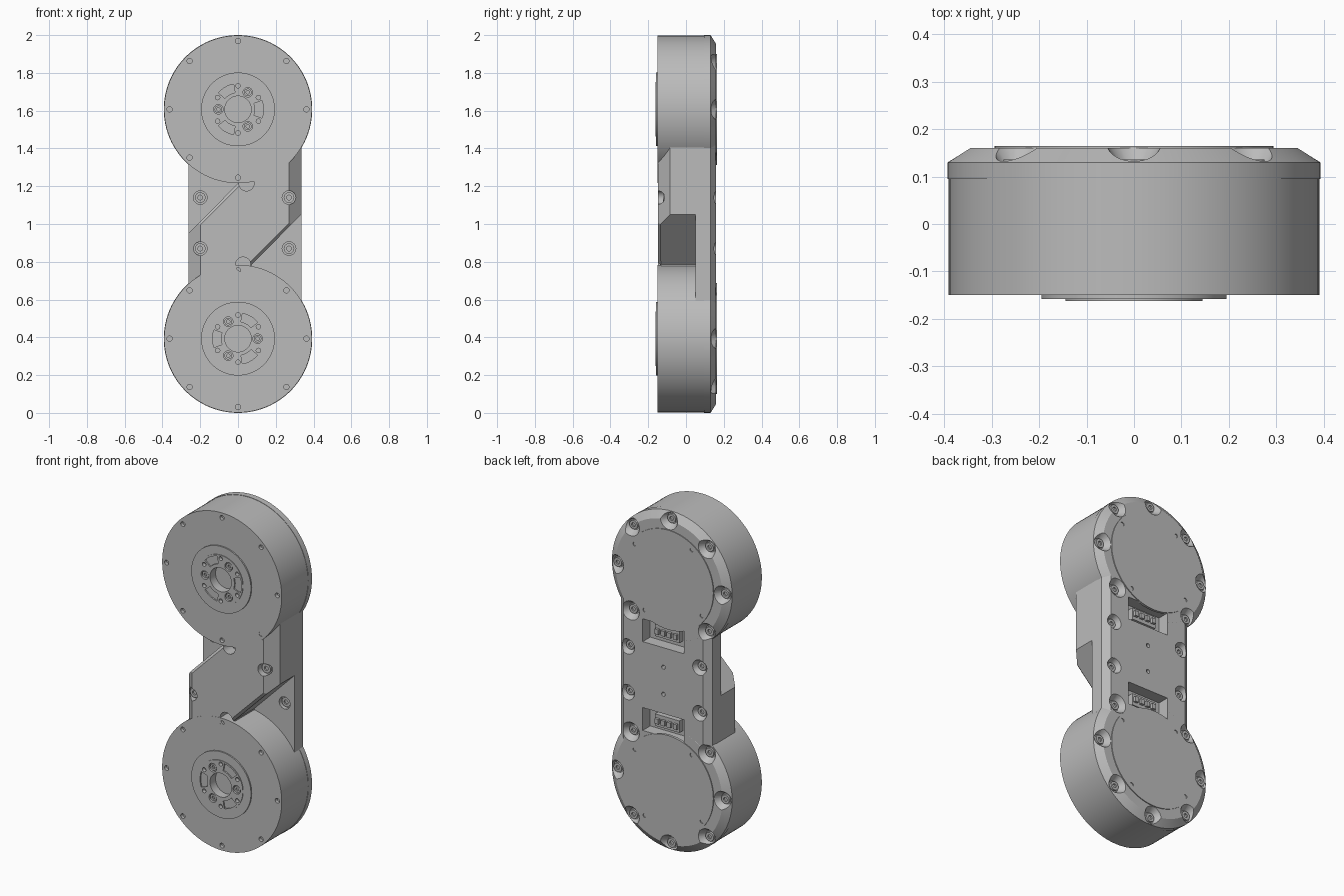
import bpy, bmesh, math
from mathutils import Matrix, Vector

old = bpy.data.objects.get("Cube")
if old:
    bpy.data.objects.remove(old)

grey = bpy.data.materials.new("machined grey")
grey.use_nodes = True
grey.diffuse_color = (0.5, 0.5, 0.5, 1)
grey.node_tree.nodes["Principled BSDF"].inputs["Base Color"].default_value = grey.diffuse_color

R, MID = 0.393, 0.036          # drum radius, link centre line
LOW, HIGH = R, 2 - R           # drum axis heights
TURN = math.pi


def finish(name, bm):
    bmesh.ops.recalc_face_normals(bm, faces=bm.faces)
    mesh = bpy.data.meshes.new(name)
    bm.to_mesh(mesh)
    bm.free()
    mesh.materials.append(grey)
    ob = bpy.data.objects.new(name, mesh)
    bpy.context.scene.collection.objects.link(ob)
    return ob


def lathe(bm, profile, x, z, steps):
    """Spin (radius, y) points about the y axis through x, z."""
    verts = [bm.verts.new((x + r, y, z)) for r, y in profile]
    edges = [bm.edges.new(p) for p in zip(verts, verts[1:])]
    made = bmesh.ops.spin(bm, geom=verts + edges, cent=(x, 0, z), axis=(0, 1, 0),
                          angle=2 * TURN, steps=steps, use_merge=False)
    bmesh.ops.remove_doubles(bm, verts=bm.verts, dist=0.00005)


def frustum(bm, x, z, y0, r0, y1, r1, sides=24):
    place = Matrix.Translation((x, (y0 + y1) / 2, z)) @ Matrix.Rotation(-TURN / 2, 4, 'X')
    bmesh.ops.create_cone(bm, cap_ends=True, segments=sides, radius1=r0, radius2=r1,
                          depth=y1 - y0, matrix=place)


def prism(bm, points, y0, y1):
    """Extrude an x-z outline from y0 to y1."""
    face = bm.faces.new([bm.verts.new((x, y0, z)) for x, z in points])
    out = bmesh.ops.extrude_face_region(bm, geom=[face])
    for v in out["geom"]:
        if isinstance(v, bmesh.types.BMVert):
            v.co.y = y1


def box(bm, x0, x1, y0, y1, z0, z1):
    prism(bm, [(x0, z0), (x1, z0), (x1, z1), (x0, z1)], y0, y1)


def slice_off(bm, point, normal):
    bmesh.ops.bisect_plane(bm, geom=bm.verts[:] + bm.edges[:] + bm.faces[:],
                           plane_co=point, plane_no=normal, clear_outer=True)
    bmesh.ops.holes_fill(bm, edges=[e for e in bm.edges if e.is_boundary], sides=0)


def cut(targets, bm):
    cutter = finish("cutter", bm)
    cutter.hide_render = True
    for ob in targets:
        mod = ob.modifiers.new("cut", 'BOOLEAN')
        mod.operation, mod.solver, mod.object = 'DIFFERENCE', 'EXACT', cutter
        bpy.context.view_layer.objects.active = ob
        bpy.ops.object.modifier_apply(modifier=mod.name)
    bpy.data.objects.remove(cutter)


def polar(z, radius, degrees):
    a = math.radians(degrees)
    return radius * math.cos(a), z + radius * math.sin(a)


def bolt_heads(name, spots, radius):
    """Socket heads; each spot is x, z, floor y and facing (+1 back, -1 front)."""
    bm = bmesh.new()
    for x, z, y, way in spots:
        top, sock = y + 0.012 * way, y + 0.003 * way
        lathe(bm, [(0, y - 0.002 * way), (radius, y - 0.002 * way), (radius, top),
                   (radius * 0.45, top), (radius * 0.45, sock), (0, sock)], x, z, 18)
    return finish(name, bm)


parts = []

# Drums with stepped hubs on the front, chamfered rims and covers on the back
drums, covers = [], []
for name, z in (("lower", LOW), ("upper", HIGH)):
    bm = bmesh.new()
    lathe(bm, [(0, -0.11), (0.07, -0.11), (0.07, -0.162), (0.145, -0.162), (0.145, -0.158),
               (0.195, -0.158), (0.195, -0.15), (R - 0.002, -0.15), (R - 0.002, 0.095),
               (R, 0.095), (R, 0.13), (0.35, 0.16), (0, 0.16)], 0, z, 96)
    drums.append(finish(name + "_drum", bm))
    bm = bmesh.new()
    frustum(bm, 0, z, 0.15, 0.294, 0.165, 0.294, 96)
    covers.append(finish(name + "_cover", bm))

# Back plate of the link, chamfered along both long edges
LEFT, RIGHT = 0.335, -0.263
bm = bmesh.new()
box(bm, RIGHT, LEFT, 0.05, 0.1598, 0.56, 1.44)
slice_off(bm, (LEFT, 0.13, 1), (0.03, 0.04, 0))
slice_off(bm, (RIGHT, 0.13, 1), (-0.03, 0.04, 0))
plate = finish("link_plate", bm)

# Raised front block, the same after a half turn about its centre
half = [(RIGHT, 0.58), (RIGHT, 0.95), (0, 1.215), (0, 1.3)]
bm = bmesh.new()
prism(bm, half + [(2 * MID - x, 2 - z) for x, z in half], -0.149, 0.07)
for s in (1, -1):
    side = MID + s * (LEFT - MID)
    slice_off(bm, (side, -0.084, 1), Vector((s, -1, 0)))
    slice_off(bm, (side, -0.135, 1 + s * 0.05), Vector((s, -1.4, -s)))
block = finish("link_block", bm)

# Tapered bolt recesses around the back and along the link
bm = bmesh.new()
back_spots = []
for z, inner in ((LOW, 90), (HIGH, 270)):
    for a in range(0, 360, 45):
        if a != inner:
            x, bz = polar(z, 0.352, a)
            frustum(bm, x, bz, 0.124, 0.032, 0.172, 0.064)
            back_spots.append((x, bz, 0.124, 1))
for x in (-0.2, 0.27):
    for z in (0.87, 1.14):
        frustum(bm, x, z, 0.124, 0.03, 0.172, 0.05)
        back_spots.append((x, z, 0.124, 1))
for z in (0.92, 1.08):
    frustum(bm, MID, z, 0.13, 0.012, 0.17, 0.012, 16)
cut(drums + [plate], bm)
parts.append(bolt_heads("back_bolts", back_spots, 0.026))

# Cable pockets beside the covers, each with a connector
bm = bmesh.new()
for s in (-1, 1):
    box(bm, MID - 0.135, MID + 0.135, 0.09, 0.2, 1 + s * 0.195, 1 + s * 0.33)
cut(drums + [plate], bm)
bm = bmesh.new()
for s in (-1, 1):
    box(bm, MID - 0.08, MID + 0.08, 0.085, 0.125, 1 + s * 0.23, 1 + s * 0.3)
    for i in range(4):
        x = MID - 0.06 + i * 0.04
        box(bm, x - 0.012, x + 0.012, 0.12, 0.14, 1 + s * 0.25, 1 + s * 0.28)
parts.append(finish("cable_connectors", bm))

# Cover screw holes
bm = bmesh.new()
for z in (LOW, HIGH):
    for a in (35, 125, 215, 305):
        frustum(bm, *polar(z, 0.268, a), 0.157, 0.012, 0.17, 0.012, 16)
cut(covers, bm)

# Front rim holes, hub holes, hub counterbores and curved hub slots
bm = bmesh.new()
hub_spots = []
for z, start in ((LOW, 0), (HIGH, 60)):
    for a in range(0, 360, 45):
        frustum(bm, *polar(z, 0.362, a), -0.17, 0.014, -0.13, 0.014, 16)
    for a in range(30, 390, 60):
        frustum(bm, *polar(z, 0.125, a), -0.18, 0.012, -0.14, 0.012, 16)
    for a in range(start, start + 360, 120):
        x, bz = polar(z, 0.104, a)
        frustum(bm, x, bz, -0.18, 0.025, -0.145, 0.025)
        hub_spots.append((x, bz, -0.145, -1))
        mid = a + 60
        arc = [mid - 20 + 5 * i for i in range(9)]
        prism(bm, [polar(z, 0.135, t) for t in arc]
              + [polar(z, 0.09, t) for t in reversed(arc)], -0.18, -0.154)
cut(drums, bm)
parts.append(bolt_heads("hub_bolts", hub_spots, 0.02))

# Counterbored link bolts: deep in the block, shallow in the exposed plate
bm, shallow = bmesh.new(), bmesh.new()
link_spots = []
for x, z in ((-0.2, 0.87), (0.27, 1.14)):
    frustum(bm, x, z, -0.2, 0.036, -0.11, 0.036)
    link_spots.append((x, z, -0.11, -1))
for x, z in ((-0.2, 1.14), (0.27, 0.87)):
    frustum(shallow, x, z, 0.0, 0.036, 0.075, 0.036)
    link_spots.append((x, z, 0.075, -1))
for x, z in ((0.045, 1.215), (0.027, 0.785)):
    frustum(bm, x, z, -0.2, 0.04, -0.08, 0.04)
cut([block], bm)
cut([plate], shallow)
parts.append(bolt_heads("link_bolts", link_spots, 0.028))

# Smooth round walls, keep machined edges sharp
bpy.ops.object.select_all(action='DESELECT')
for ob in parts + drums + covers + [plate, block]:
    ob.select_set(True)
    bpy.context.view_layer.objects.active = ob
bpy.ops.object.shade_smooth_by_angle(angle=math.radians(30))
